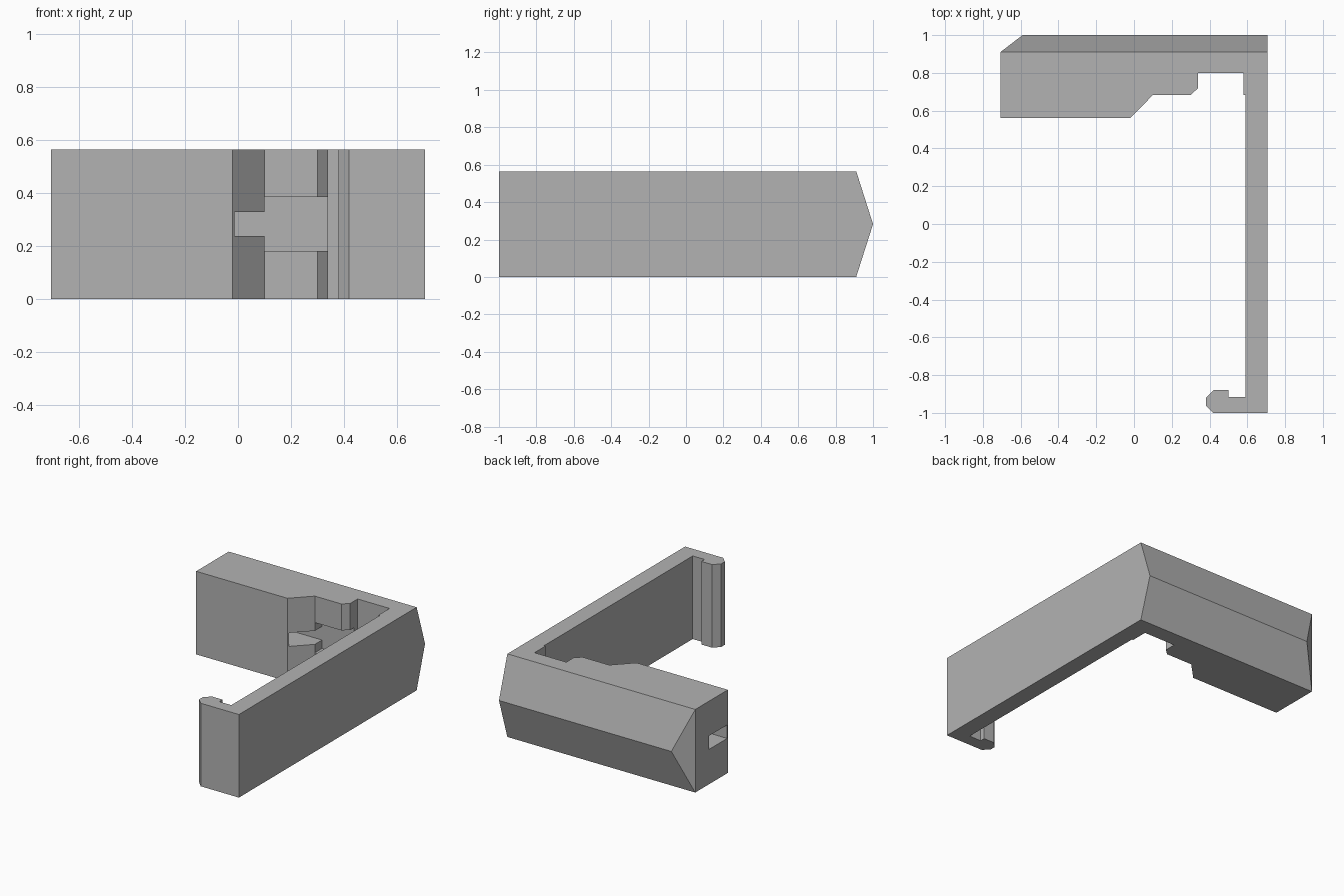
import bpy, bmesh

if "Cube" in bpy.data.objects:
    bpy.data.objects.remove(bpy.data.objects["Cube"])

H = 0.565          # height of the bracket
X = 0.707          # half width
BACK = 0.91        # where the sloped back begins

grey = bpy.data.materials.new("plain_grey")
grey.diffuse_color = (0.45, 0.45, 0.45, 1)
grey.use_nodes = True
grey.node_tree.nodes["Principled BSDF"].inputs["Base Color"].default_value = grey.diffuse_color


def finish(bm, name):
    bmesh.ops.recalc_face_normals(bm, faces=bm.faces[:])
    mesh = bpy.data.meshes.new(name)
    bm.to_mesh(mesh)
    bm.free()
    mesh.materials.append(grey)
    obj = bpy.data.objects.new(name, mesh)
    bpy.context.collection.objects.link(obj)
    return obj


def box(name, lo, hi):
    bm = bmesh.new()
    bmesh.ops.create_cube(bm, size=1)
    for v in bm.verts:
        v.co = [lo[i] if v.co[i] < 0 else hi[i] for i in range(3)]
    return finish(bm, name)


# footprint: back corners first, then the stepped block, long arm and hook
outline = [(X, BACK), (-X, BACK),
           (-X, 0.56), (-0.02, 0.56), (0.10, 0.683), (0.30, 0.683),
           (0.34, 0.72), (0.34, 0.80), (0.58, 0.80), (0.58, 0.683),
           (0.59, 0.683), (0.59, -0.915), (0.50, -0.915), (0.50, -0.88),
           (0.42, -0.88), (0.38, -0.92), (0.38, -0.96), (0.42, -1.0),
           (X, -1.0)]
n = len(outline)
bm = bmesh.new()
low = [bm.verts.new((x, y, 0)) for x, y in outline]
top = [bm.verts.new((x, y, H)) for x, y in outline]
bm.faces.new(low)
bm.faces.new(top)
for i in range(1, n - 1):
    bm.faces.new((low[i], low[i + 1], top[i + 1], top[i]))

# pointed back: ridge hipped at the left, cut square at the right
left = bm.verts.new((-0.59, 1.0, H / 2))
right = bm.verts.new((X, 1.0, H / 2))
bm.faces.new((low[0], low[1], left, right))
bm.faces.new((top[0], top[1], left, right))
bm.faces.new((low[1], top[1], left))
bm.faces.new((low[-1], low[0], right, top[0], top[-1]))
bracket = finish(bm, "bracket")

# narrow channel through the block and wider pocket at its inner end
cutters = [box("channel_cutter", (-0.9, 0.567, 0.237), (0.2, 0.76, 0.329)),
           box("pocket_cutter", (0.10, 0.62, 0.18), (0.45, 0.76, 0.385))]
bpy.context.view_layer.objects.active = bracket
for cutter in cutters:
    mod = bracket.modifiers.new(cutter.name, 'BOOLEAN')
    mod.operation = 'DIFFERENCE'
    mod.solver = 'EXACT'
    mod.object = cutter
    bpy.ops.object.modifier_apply(modifier=mod.name)
    bpy.data.objects.remove(cutter)
